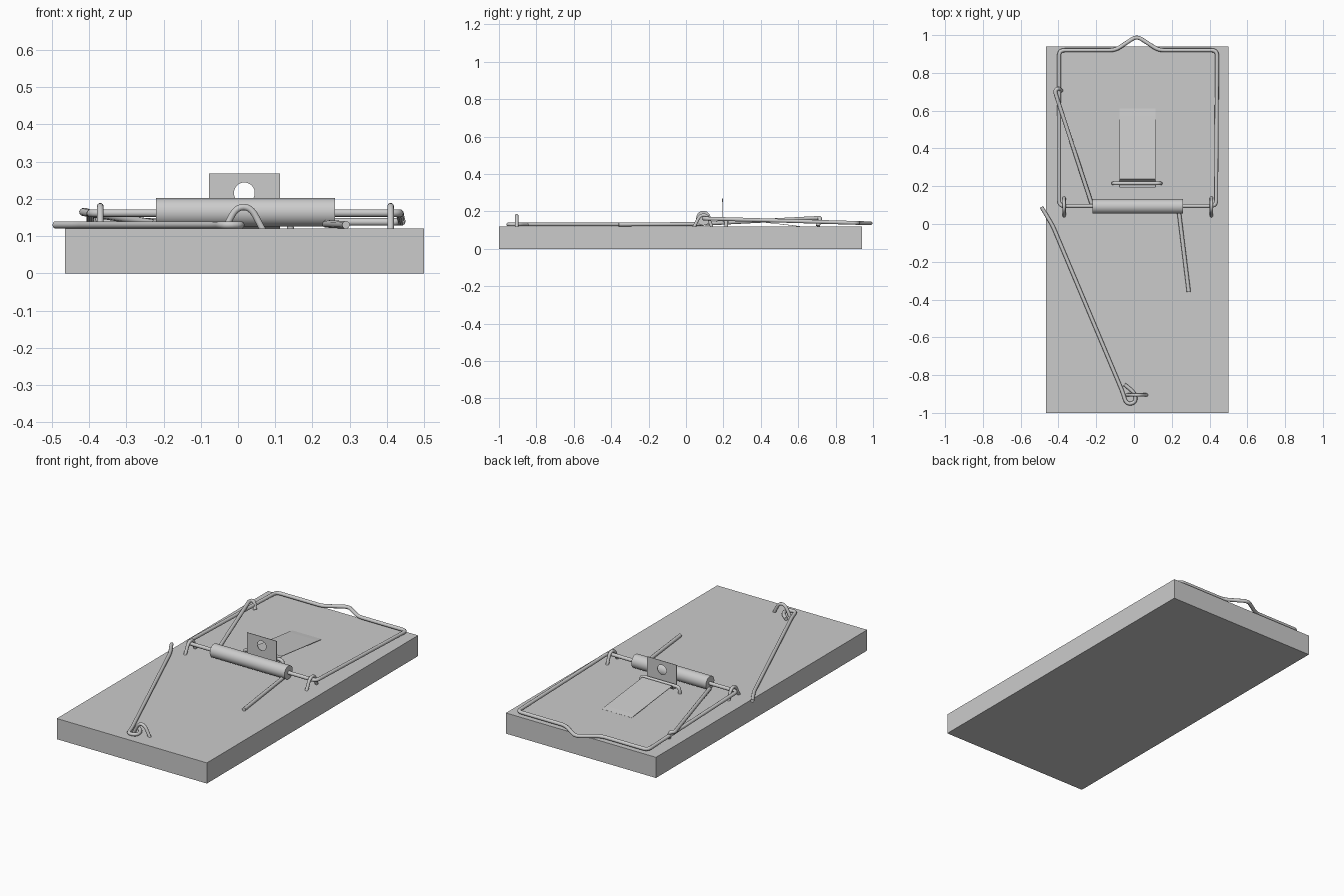
import bpy, bmesh, math
from mathutils import Vector

if "Cube" in bpy.data.objects:
    bpy.data.objects.remove(bpy.data.objects["Cube"])

TOP = 0.12  # upper face of the wooden board


def add_mesh(name, bm):
    bmesh.ops.recalc_face_normals(bm, faces=bm.faces)
    me = bpy.data.meshes.new(name)
    bm.to_mesh(me)
    bm.free()
    ob = bpy.data.objects.new(name, me)
    bpy.context.collection.objects.link(ob)
    return ob


def box(name, lo, hi):
    lo, hi = Vector(lo), Vector(hi)
    bm = bmesh.new()
    bmesh.ops.create_cube(bm, size=1)
    for v in bm.verts:
        v.co = (lo + hi) / 2 + v.co * (hi - lo)
    return add_mesh(name, bm)


def cylinder(name, loc, r, length, rot):
    bpy.ops.mesh.primitive_cylinder_add(vertices=40, radius=r, depth=length, location=loc, rotation=rot)
    ob = bpy.context.object
    ob.name = name
    bpy.ops.object.shade_smooth_by_angle(angle=math.radians(40))
    return ob


def wire(name, pts, r=0.01, bend=0.03, closed=False):
    """Round wire along a path whose corners are bent with a small radius."""
    pts = [Vector(p) for p in pts]
    n = len(pts)
    path = []
    for i, p in enumerate(pts):
        if not closed and i in (0, n - 1):
            path.append(p)
            continue
        a, b = pts[i - 1] - p, pts[(i + 1) % n] - p
        a = p + a.normalized() * min(bend, a.length * 0.48)
        b = p + b.normalized() * min(bend, b.length * 0.48)
        for k in range(6):
            t = k / 5
            path.append(a * (1 - t) ** 2 + p * 2 * t * (1 - t) + b * t * t)
    cu = bpy.data.curves.new(name, 'CURVE')
    cu.dimensions = '3D'
    cu.bevel_depth = r
    cu.bevel_resolution = 3
    cu.use_fill_caps = True
    sp = cu.splines.new('POLY')
    sp.points.add(len(path) - 1)
    for q, co in zip(sp.points, path):
        q.co = (*co, 1)
    sp.use_cyclic_u = closed
    ob = bpy.data.objects.new(name, cu)
    bpy.context.collection.objects.link(ob)
    return ob


# Wooden board
box("wooden_base", (-0.465, -1, 0), (0.5, 0.94, TOP))

# Hammer frame with its axle rod and pointed front
AY, AZ = 0.095, 0.162
def hz(y):
    return AZ - (y - AY) * 0.029
wire("hammer_frame", [(-0.397, AY, AZ), (0.435, AY, AZ), (0.435, 0.2, hz(0.2)), (0.44, 0.92, hz(0.92)),
     (0.13, 0.92, hz(0.92)), (0.015, 0.995, hz(0.99)), (-0.1, 0.92, hz(0.92)),
     (-0.397, 0.92, hz(0.92)), (-0.397, 0.2, hz(0.2))], 0.0105, 0.03, True)

# Spring coil and its two arms
cylinder("spring_coil", (0.02, 0.093, 0.164), 0.0385, 0.48, (0, math.pi / 2, 0))
wire("spring_arm_hooked", [(-0.222, 0.1, 0.134), (-0.42, 0.705, 0.165), (-0.4, 0.72, 0.165), (-0.385, 0.705, 0.122)],
     0.0105, 0.02)
wire("spring_arm_base", [(0.236, 0.08, 0.133), (0.29, -0.36, 0.13)], 0.0105)

# Staples holding the axle
for side, x in (("left", -0.37), ("right", 0.41)):
    wire("axle_staple_" + side, [(x, 0.04, TOP - 0.01), (x, 0.075, 0.18), (x, 0.115, 0.18), (x, 0.14, TOP - 0.01)],
         0.009, 0.025)

# Staple and locking bar at the front of the board
wire("bar_staple", [(-0.04, -0.905, TOP - 0.01), (-0.005, -0.905, 0.178), (0.035, -0.905, 0.178),
     (0.07, -0.905, TOP - 0.01)], 0.009, 0.03)
wire("locking_bar", [(-0.05, -0.85, 0.13), (0.005, -0.895, 0.13), (0.01, -0.945, 0.13), (-0.04, -0.955, 0.13),
     (-0.06, -0.89, 0.13), (-0.43, -0.01, 0.13), (-0.49, 0.09, 0.13)], 0.01, 0.03)

# Bait pedal: one bent sheet with an upright tab
X0, X1 = -0.078, 0.113
profile = [(0.195, 0.268), (0.195, 0.15), (0.207, 0.137), (0.225, 0.139), (0.238, 0.162), (0.575, 0.124), (0.61, 0.119)]
bm = bmesh.new()
rows = [[bm.verts.new((x, y, z)) for x in (X0, X1)] for y, z in profile]
for a, b in zip(rows, rows[1:]):
    bm.faces.new((a[0], a[1], b[1], b[0]))
pedal = add_mesh("bait_pedal", bm)
sol = pedal.modifiers.new("thickness", 'SOLIDIFY')
sol.thickness = 0.003
sol.offset = 0

# Round hole through the tab
cutter = cylinder("tab_hole_cutter", (0.017, 0.195, 0.216), 0.028, 0.03, (math.pi / 2, 0, 0))
cutter.hide_render = True
cutter.display_type = 'WIRE'
cut = pedal.modifiers.new("hole", 'BOOLEAN')
cut.operation = 'DIFFERENCE'
cut.solver = 'EXACT'
cut.object = cutter

# Staple the pedal swings on
wire("pedal_staple", [(-0.112, 0.215, TOP - 0.01), (-0.108, 0.215, 0.155), (0.138, 0.215, 0.155),
     (0.142, 0.215, TOP - 0.01)], 0.0095, 0.02)
